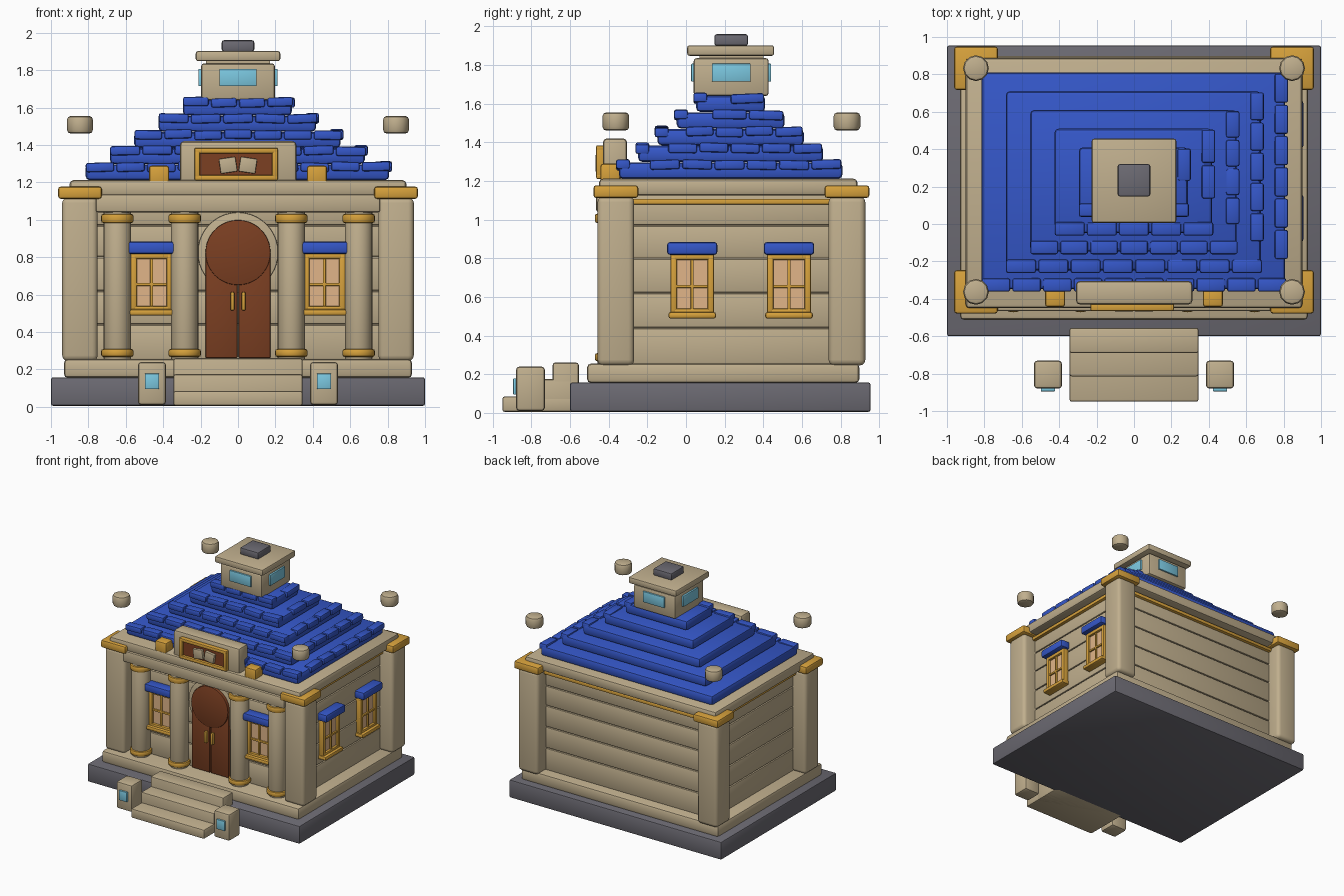
import bpy, bmesh, math, random
from mathutils import Vector, Matrix

if "Cube" in bpy.data.objects:
    bpy.data.objects.remove(bpy.data.objects["Cube"])

random.seed(4)


def material(name, rgb):
    m = bpy.data.materials.new(name)
    m.diffuse_color = (*rgb, 1)
    m.use_nodes = True
    m.node_tree.nodes["Principled BSDF"].inputs["Base Color"].default_value = m.diffuse_color
    return m


STONE = material("sandstone", (0.53, 0.43, 0.27))
BLUE = material("roof blue", (0.035, 0.095, 0.58))
GOLD = material("gold", (0.68, 0.36, 0.045))
GREY = material("dark grey", (0.15, 0.145, 0.17))
BROWN = material("door brown", (0.20, 0.05, 0.016))
GLASS = material("cyan glass", (0.20, 0.58, 0.75))
PANE = material("warm pane", (0.75, 0.46, 0.25))
CY = 0.235  # middle of the building in depth


def finish(name, bm, mat):
    me = bpy.data.meshes.new(name)
    bm.to_mesh(me)
    bm.free()
    me.materials.append(mat)
    ob = bpy.data.objects.new(name, me)
    bpy.context.collection.objects.link(ob)
    bpy.ops.object.select_all(action='DESELECT')
    ob.select_set(True)
    bpy.context.view_layer.objects.active = ob
    bpy.ops.object.shade_smooth_by_angle(angle=math.radians(35))
    return ob


def boxes(name, mat, items, bevel=0.012, seg=2):
    """One object of bevelled boxes, each (x0, x1, y0, y1, z0, z1[, turn matrix])."""
    bm = bmesh.new()
    for it in items:
        x0, x1, y0, y1, z0, z1 = it[:6]
        turn = it[6] if len(it) > 6 else Matrix.Identity(4)
        mat4 = (Matrix.Translation(((x0 + x1) / 2, (y0 + y1) / 2, (z0 + z1) / 2)) @ turn
                @ Matrix.Diagonal((x1 - x0, y1 - y0, z1 - z0, 1)))
        verts = bmesh.ops.create_cube(bm, size=1, matrix=mat4)['verts']
        if bevel:
            edges = list({e for v in verts for e in v.link_edges})
            bmesh.ops.bevel(bm, geom=edges, offset=bevel, segments=seg, profile=0.5,
                            affect='EDGES', clamp_overlap=True)
    return finish(name, bm, mat)


def cylinders(name, mat, items, axis='Z', bevel=0.008, sides=24):
    """One object of bevelled cylinders, each (centre, radius, length)."""
    bm = bmesh.new()
    turn = Matrix.Rotation(math.pi / 2, 4, 'X') if axis == 'Y' else Matrix.Identity(4)
    for c, r, h in items:
        verts = bmesh.ops.create_cone(bm, cap_ends=True, segments=sides, radius1=r, radius2=r,
                                      depth=h, matrix=Matrix.Translation(c) @ turn)['verts']
        faces = {f for v in verts for f in v.link_faces if len(f.verts) > 4}
        edges = list({e for f in faces for e in f.edges})
        bmesh.ops.bevel(bm, geom=edges, offset=bevel, segments=2, profile=0.5, affect='EDGES')
    return finish(name, bm, mat)


# Ground plinth and floor slab
boxes("plinth", GREY, [(-1, 1, -0.6, 0.955, 0.005, 0.158)], 0.012)
boxes("floor_slab", STONE, [(-0.93, 0.93, -0.512, 0.897, 0.155, 0.255)], 0.02)

# Entrance steps
boxes("steps", STONE, [(-0.345, 0.345, y, -0.555, 0.005, z)
                       for y, z in ((-0.95, 0.085), (-0.815, 0.175), (-0.69, 0.26))], 0.012)

# Pedestals with glass plates beside the steps
boxes("pedestals", STONE, [(s * 0.46 - 0.075, s * 0.46 + 0.075, -0.88, -0.73, 0.01, 0.24)
                           for s in (-1, 1)], 0.018)
boxes("pedestal_glass", GLASS, [(s * 0.46 - 0.038, s * 0.46 + 0.038, -0.895, -0.87, 0.095, 0.178)
                                for s in (-1, 1)], 0.004)

# Walls: core with stacked planks leaving grooves
boxes("wall_core", STONE, [(-0.808, 0.808, -0.328, 0.798, 0.24, 1.15)], 0)
levels = [0.25, 0.44, 0.62, 0.80, 0.97, 1.13]
boxes("wall_planks", STONE, [(-0.822, 0.822, -0.342, 0.812, a + 0.003, b - 0.003)
                             for a, b in zip(levels, levels[1:])], 0.008)

# Corner posts, caps and floating finials
corners = [(sx * 0.845, CY + sy * 0.598) for sx in (-1, 1) for sy in (-1, 1)]
boxes("corner_posts", STONE, [(x - 0.095, x + 0.095, y - 0.095, y + 0.095, 0.245, 1.12)
                              for x, y in corners], 0.03, 3)
boxes("corner_caps", GOLD, [(x - 0.117, x + 0.117, y - 0.116, y + 0.116, 1.112, 1.178)
                            for x, y in corners], 0.015)
cylinders("finials", STONE, [(Vector((x, y, 1.508)), 0.069, 0.095) for x, y in corners],
          bevel=0.02, sides=12)

# Trim, front beam and cornice
boxes("gold_trim", GOLD, [(-0.85, 0.85, -0.36, 0.84, 1.078, 1.108)], 0.006)
boxes("front_beam", STONE, [(-0.76, 0.76, -0.465, -0.33, 1.04, 1.135)], 0.012)
boxes("cornice", STONE, [(-0.9, 0.9, -0.45, 0.887, 1.125, 1.212)], 0.02)

# Porch columns with gold rings
cols = [-0.645, -0.285, 0.285, 0.645]
cylinders("columns", STONE, [(Vector((x, -0.385, 0.65)), 0.073, 0.8) for x in cols])
cylinders("column_rings", GOLD, [(Vector((x, -0.385, z)), 0.087, h)
                                 for x in cols for z, h in ((0.288, 0.042), (1.007, 0.048))],
          bevel=0.012)

# Arched door
cylinders("door_arch", STONE, [(Vector((0, -0.345, 0.825)), 0.215, 0.03)], 'Y', 0.005, 40)
boxes("door_leaves", BROWN, [(min(s * 0.004, s * 0.173), max(s * 0.004, s * 0.173),
                              -0.375, -0.335, 0.262, 0.83) for s in (-1, 1)], 0.004)
cylinders("door_top", BROWN, [(Vector((0, -0.36, 0.825)), 0.174, 0.05)], 'Y', 0.005, 40)
boxes("door_handles", GOLD, [(s * 0.03 - 0.011, s * 0.03 + 0.011, -0.402, -0.37, 0.515, 0.615)
                             for s in (-1, 1)], 0.008)


# Windows, built facing -y at the origin and then placed on a wall
def window(name, loc, angle):
    w, z0, z1 = 0.113, 0.50, 0.825
    frame = [(-w, -w + 0.034, -0.045, 0.01, z0, z1), (w - 0.034, w, -0.045, 0.01, z0, z1),
             (-w, w, -0.045, 0.01, z1 - 0.035, z1), (-w, w, -0.045, 0.01, z0, z0 + 0.04)]
    bars = [(-0.008, 0.008, -0.038, 0, z0, z1), (-w, w, -0.038, 0, 0.647, 0.663)]
    sill = [(-w - 0.01, w + 0.01, -0.07, 0.01, 0.488, 0.522)]
    parts = [boxes(name + "_frame", GOLD, frame, 0.01),
             boxes(name + "_bars", GOLD, bars, 0.003),
             boxes(name + "_sill", GOLD, sill, 0.012),
             boxes(name + "_pane", PANE, [(-w + 0.02, w - 0.02, -0.025, 0.0, z0 + 0.02, z1 - 0.02)], 0),
             boxes(name + "_awning", BLUE, [(-0.13, 0.13, -0.085, 0.01, 0.818, 0.884)], 0.015)]
    for ob in parts:
        ob.matrix_world = Matrix.Translation(loc) @ Matrix.Rotation(angle, 4, 'Z')


for i, x in enumerate((-0.462, 0.462)):
    window("front_window_%d" % i, (x, -0.34, 0), 0)
for i, y in enumerate((0.032, 0.533)):
    window("side_window_%d" % i, (0.82, y, 0), math.pi / 2)

# Stepped roof: plain slabs, with rows of tiles on the front and right edges
slabs, tiles = [], []
RY = 0.225
for k in range(5):
    hx, hy, z = 0.82 - 0.13 * k, 0.585 - 0.1 * k, 1.212 + 0.0865 * k
    slabs.append((-hx + 0.005, hx - 0.012, RY - hy + 0.012, RY + hy, z, z + 0.084))
    for along, half in (('x', hx), ('y', hy)):
        n = max(2, round(2 * half / 0.168))
        step = 2 * half / n
        for i in range(n):
            a = -half + i * step + 0.006
            b = a + step - 0.012
            up = z + 0.046 + random.uniform(-0.004, 0.004)
            tilt = Matrix.Rotation(random.uniform(-0.04, 0.04), 4, 'Y' if along == 'x' else 'X')
            if along == 'x':
                tiles.append((a, b, RY - hy - 0.002, RY - hy + 0.07, up, up + 0.05, tilt))
            elif i:
                tiles.append((hx - 0.068, hx + 0.004, RY + a, RY + b, up, up + 0.05, tilt))
boxes("roof_slabs", BLUE, slabs, 0.022)
boxes("roof_tiles", BLUE, tiles, 0.012)

# Sign board with framed open book and gold blocks
boxes("sign_board", STONE, [(-0.31, 0.312, -0.43, -0.305, 1.175, 1.42)], 0.02)
boxes("sign_frame", GOLD, [(-0.233, 0.213, -0.465, -0.42, z, z + 0.03) for z in (1.21, 1.355)]
      + [(x, x + 0.03, -0.465, -0.42, 1.21, 1.385) for x in (-0.233, 0.183)], 0.009)
boxes("sign_panel", BROWN, [(-0.22, 0.2, -0.445, -0.42, 1.22, 1.375)], 0)
boxes("book_pages", STONE, [(s * 0.053 - 0.045, s * 0.053 + 0.045, -0.468, -0.44, 1.252, 1.332,
                             Matrix.Rotation(s * 0.15, 4, 'Y')) for s in (-1, 1)], 0.006)
boxes("sign_blocks", GOLD, [(s * 0.422 - 0.054, s * 0.422 + 0.054, -0.443, -0.34, 1.18, 1.29)
                            for s in (-1, 1)], 0.015)

# Roof tower
boxes("tower", STONE, [(-0.197, 0.197, 0.04, 0.428, 1.64, 1.836)], 0.015)
boxes("tower_glass", GLASS, [(-0.1, 0.1, 0.027, 0.441, 1.715, 1.807),
                             (-0.212, 0.212, 0.134, 0.334, 1.715, 1.807)], 0.004)
boxes("tower_neck", STONE, [(-0.17, 0.17, 0.07, 0.4, 1.83, 1.86)], 0)
boxes("tower_roof", STONE, [(-0.226, 0.226, 0.006, 0.456, 1.848, 1.902)], 0.012)
boxes("tower_cap", GREY, [(-0.087, 0.087, 0.147, 0.321, 1.9, 1.96)], 0.012)
